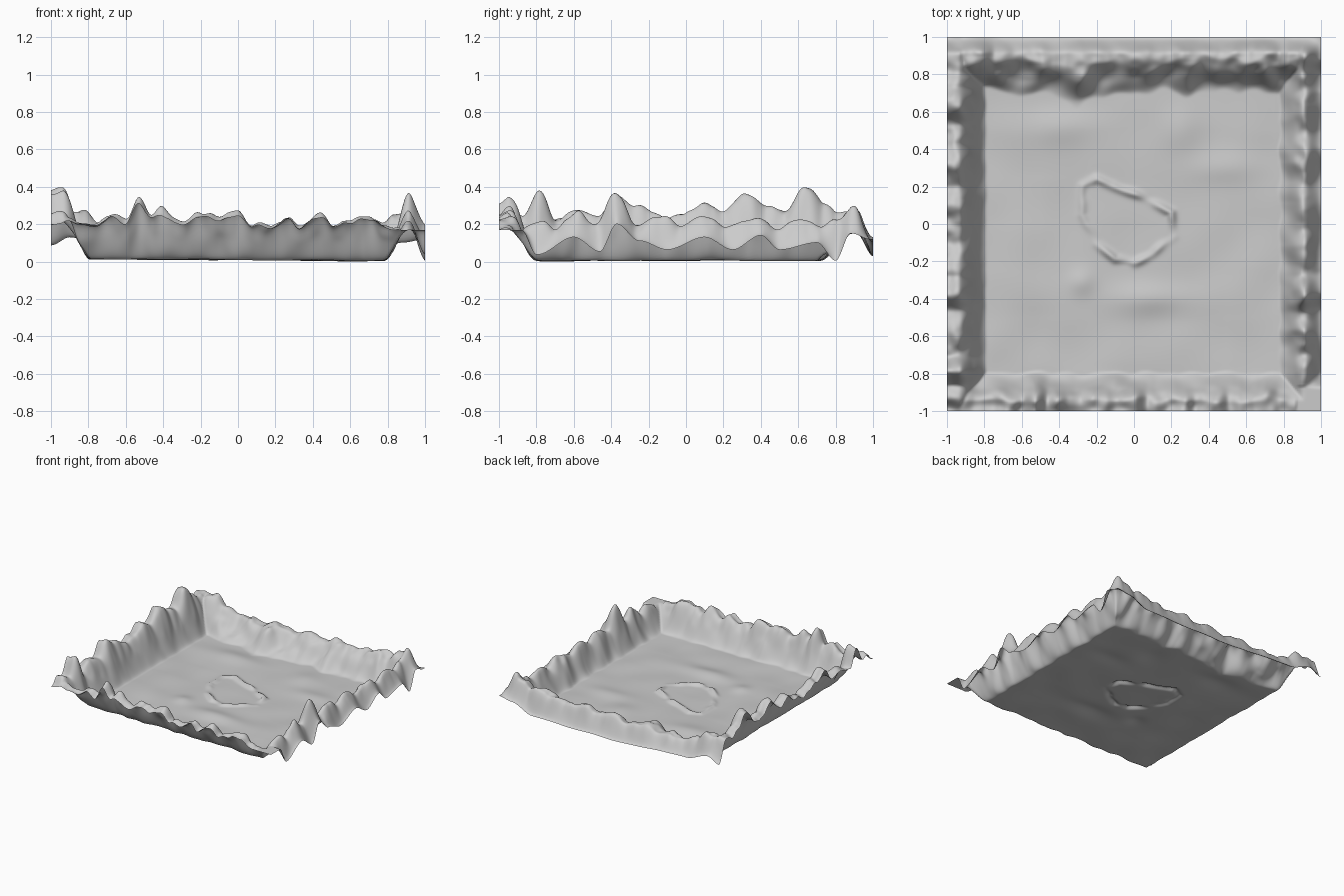
import bpy, bmesh, math
from mathutils import Vector, noise
from mathutils.geometry import intersect_point_line

if "Cube" in bpy.data.objects:
    bpy.data.objects.remove(bpy.data.objects["Cube"])

N = 220  # grid cells per side

# Crest heights along each wall: (position, height)
LEFT = [(-1, .21), (-.93, .27), (-.87, .25), (-.79, .385), (-.7, .23), (-.58, .27), (-.47, .25),
        (-.37, .35), (-.27, .29), (-.06, .24), (.1, .31), (.2, .27), (.33, .36), (.44, .28),
        (.52, .27), (.64, .40), (.74, .31), (.82, .26), (.9, .28), (1, .22)]
RIGHT = [(-1, .17), (-.87, .17), (-.78, .22), (-.7, .18), (-.58, .27), (-.48, .2), (-.38, .37),
         (-.27, .2), (-.12, .24), (-.02, .2), (.1, .24), (.22, .18), (.38, .24), (.5, .18),
         (.6, .22), (.7, .19), (.8, .22), (.9, .28), (1, .25)]
RIGHT_EDGE = [(-1, .17), (-.88, .17), (-.8, .03), (-.6, .13), (-.46, .05), (-.37, .2), (-.25, .11),
              (-.1, .06), (.1, .13), (.25, .06), (.4, .14), (.5, .06), (.7, .1), (.8, .0),
              (.88, .15), (1, .12)]
FRONT = [(-1, .2), (-.9, .24), (-.82, .2), (-.68, .25), (-.6, .24), (-.53, .35), (-.46, .26),
         (-.41, .29), (-.31, .2), (-.2, .27), (-.1, .25), (-.01, .28), (.08, .19), (.17, .19),
         (.27, .25), (.33, .2), (.43, .26), (.51, .2), (.6, .23), (.68, .26), (.78, .19), (.87, .17), (1, .17)]
BACK = [(-1, .25), (-.9, .26), (-.82, .28), (-.74, .2), (-.62, .16), (-.5, .18), (-.4, .15),
        (-.28, .19), (-.1, .16), (.05, .19), (.17, .16), (.27, .2), (.4, .17), (.52, .18),
        (.6, .2), (.7, .24), (.77, .2), (.83, .25), (.9, .26), (1, .27)]
BACK_EDGE = [(-1, .08), (-.9, .13), (-.7, .06), (0, .02), (.7, .03), (.88, .1), (1, .12)]
# Low raised rim in the middle of the floor
RING = [Vector(p) for p in [(-.27, .2), (-.2, .24), (-.05, .18), (.08, .13), (.2, .06), (.21, -.06),
                            (.1, -.16), (0, -.21), (-.1, -.19), (-.2, -.1), (-.28, .05)]]
# Floor dunes: x, y, radius x, radius y, height
DUNES = [(.1, -.4, .22, .08, .02), (-.28, -.31, .07, .07, .016), (-.4, .52, .2, .1, .022),
         (.25, .5, .12, .12, .018), (-.6, -.2, .15, .25, .01), (.5, .3, .2, .08, .012)]


def step(a, b, t):
    t = max(0, min(1, (t - a) / (b - a)))
    return t * t * (3 - 2 * t)


def curve(pts, t):
    for (a, ha), (b, hb) in zip(pts, pts[1:]):
        if t <= b:
            return ha + (hb - ha) * step(a, b, t)
    return pts[-1][1]


def ring_distance(p):
    best = 9
    for a, b in zip(RING, RING[1:] + RING[:1]):
        q, f = intersect_point_line(p, a, b)
        f = max(0, min(1, f))
        best = min(best, (p - a.lerp(b, f)).length)
    return best


def height(x, y):
    n = noise.noise(Vector((x * 9, y * 9, 2)))
    rough = noise.noise(Vector((x * 14, y * 14, 7)))
    # floor with gentle dunes and rim
    floor = .01 - .006 * x + .008 * noise.noise(Vector((x * 4, y * 4, 5)))
    for cx, cy, rx, ry, h in DUNES:
        floor += h * math.exp(-((x - cx) / rx) ** 2 - ((y - cy) / ry) ** 2)
    if abs(x) < .45 and abs(y) < .4:
        d = ring_distance(Vector((x, y)))
        floor += .016 * math.exp(-(d / .022) ** 2) * (.75 + 1.8 * n)
    # four walls
    k = .02 * n
    left = curve(LEFT, y) * step(.785, .94, -x + k * .4) * (1 - .05 * step(.95, 1, -x))
    f = curve(FRONT, x)
    f = f + (.17 - f) * .3 * step(.94, 1, -y)
    front = f * step(.79, .95, -y + k)
    right = curve(RIGHT, y) * step(.775, .91, x + k)
    bulge = .07 * math.exp(-((x + .3) / .08) ** 2)
    back = curve(BACK, x) * step(.70 - bulge, .89 - bulge, y + 2 * k)
    wall = max(left, front, right, back)
    wall += .03 * rough * step(.1, .2, wall) * (0 if x > .87 and y < -.87 else 1)
    # right and back walls drop off towards the outer edge
    t = step(.91, 1.005, x)
    wall += (min(wall, curve(RIGHT_EDGE, y)) - wall) * t
    wall += (min(wall, curve(BACK_EDGE, x)) - wall) * step(.91, 1.0, y)
    return max(wall + floor * (1 - step(0, .15, wall)), 0)


# Terrain sheet
bm = bmesh.new()
bmesh.ops.create_grid(bm, x_segments=N, y_segments=N, size=1)
for v in bm.verts:
    v.co.z = height(v.co.x, v.co.y)
low = min(v.co.z for v in bm.verts)
for v in bm.verts:
    v.co.z -= low
for f in bm.faces:
    f.smooth = True
mesh = bpy.data.meshes.new("walled_terrain")
bm.to_mesh(mesh)
bm.free()
terrain = bpy.data.objects.new("walled_terrain", mesh)
bpy.context.collection.objects.link(terrain)
